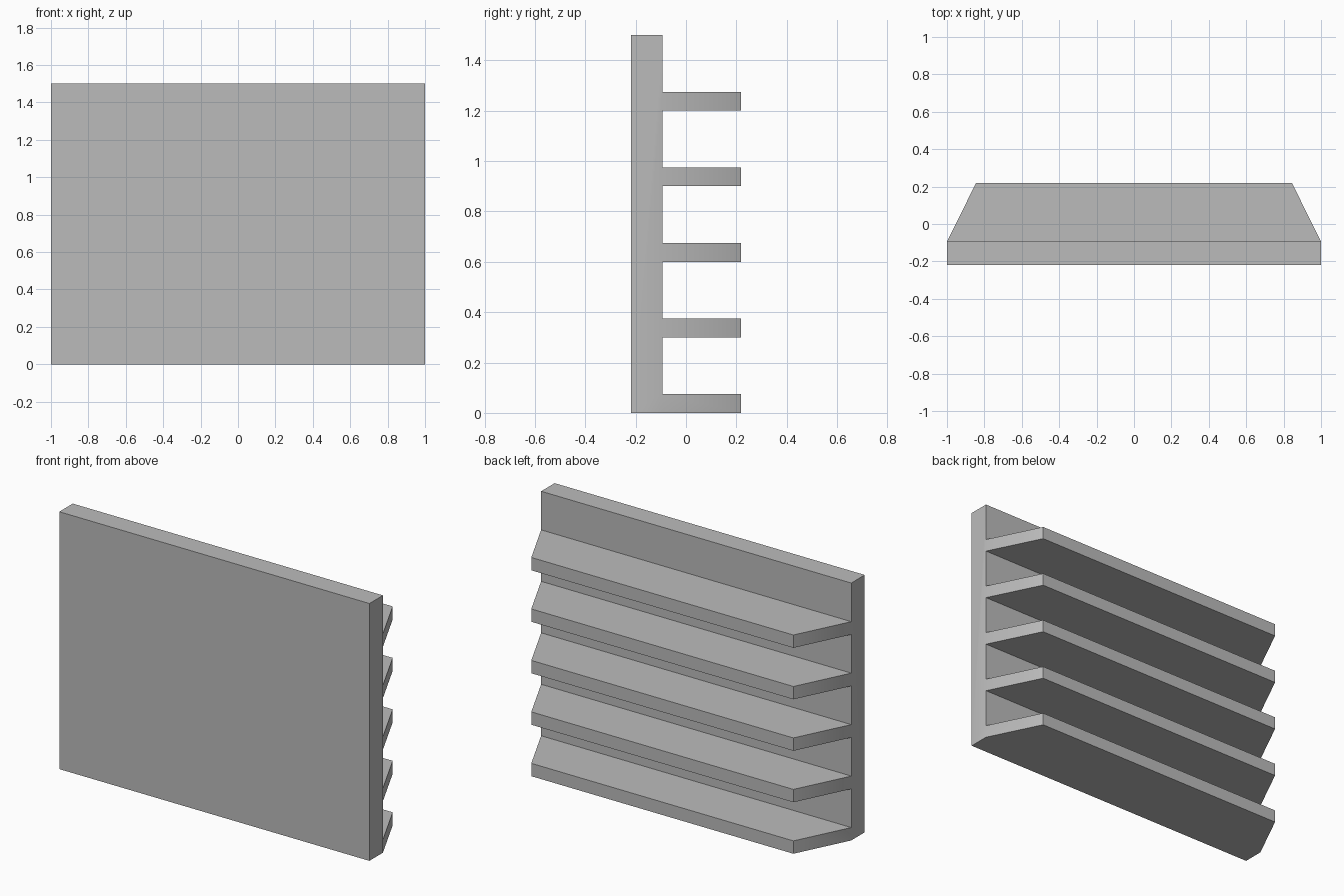
import bpy
import bmesh

# Remove the default cube
cube = bpy.data.objects.get("Cube")
if cube:
    bpy.data.objects.remove(cube, do_unlink=True)

WIDTH, HEIGHT = 2.0, 1.5
FRONT, ROOT, TIP = -0.218, -0.094, 0.218
SHELVES, PITCH, THICK = 5, 0.3, 0.075
TIP_HALF = 0.845

# Plain grey material
grey = bpy.data.materials.new("plain grey")
grey.use_nodes = True
colour = (0.5, 0.5, 0.5, 1.0)
grey.diffuse_color = colour
grey.node_tree.nodes["Principled BSDF"].inputs["Base Color"].default_value = colour

# Comb-shaped side profile: back panel with shelves
profile = [(FRONT, HEIGHT), (FRONT, 0)]
for i in range(SHELVES):
    z = i * PITCH
    if i:
        profile.append((ROOT, z))
    profile += [(TIP, z), (TIP, z + THICK), (ROOT, z + THICK)]
profile.append((ROOT, HEIGHT))

# Extrude the profile across the width
bm = bmesh.new()
face = bm.faces.new([bm.verts.new((-WIDTH / 2, y, z)) for y, z in profile])
extruded = bmesh.ops.extrude_face_region(bm, geom=[face])["geom"]
new_verts = [g for g in extruded if isinstance(g, bmesh.types.BMVert)]
bmesh.ops.translate(bm, verts=new_verts, vec=(WIDTH, 0, 0))

# Cut along the shelf roots, then taper the shelf ends
bmesh.ops.bisect_plane(bm, geom=bm.verts[:] + bm.edges[:] + bm.faces[:],
                       dist=0.0001, plane_co=(0, ROOT, 0), plane_no=(0, 1, 0))
for v in bm.verts:
    if v.co.y > ROOT + 0.01:
        v.co.x = TIP_HALF if v.co.x > 0 else -TIP_HALF
bmesh.ops.recalc_face_normals(bm, faces=bm.faces[:])

mesh = bpy.data.meshes.new("shelved_panel")
bm.to_mesh(mesh)
bm.free()
mesh.materials.append(grey)
panel = bpy.data.objects.new("shelved_panel", mesh)
bpy.context.collection.objects.link(panel)

# Soft shading where the tapered ends meet the panel
bpy.ops.object.select_all(action='DESELECT')
panel.select_set(True)
bpy.context.view_layer.objects.active = panel
bpy.ops.object.shade_smooth_by_angle(angle=0.5236)
